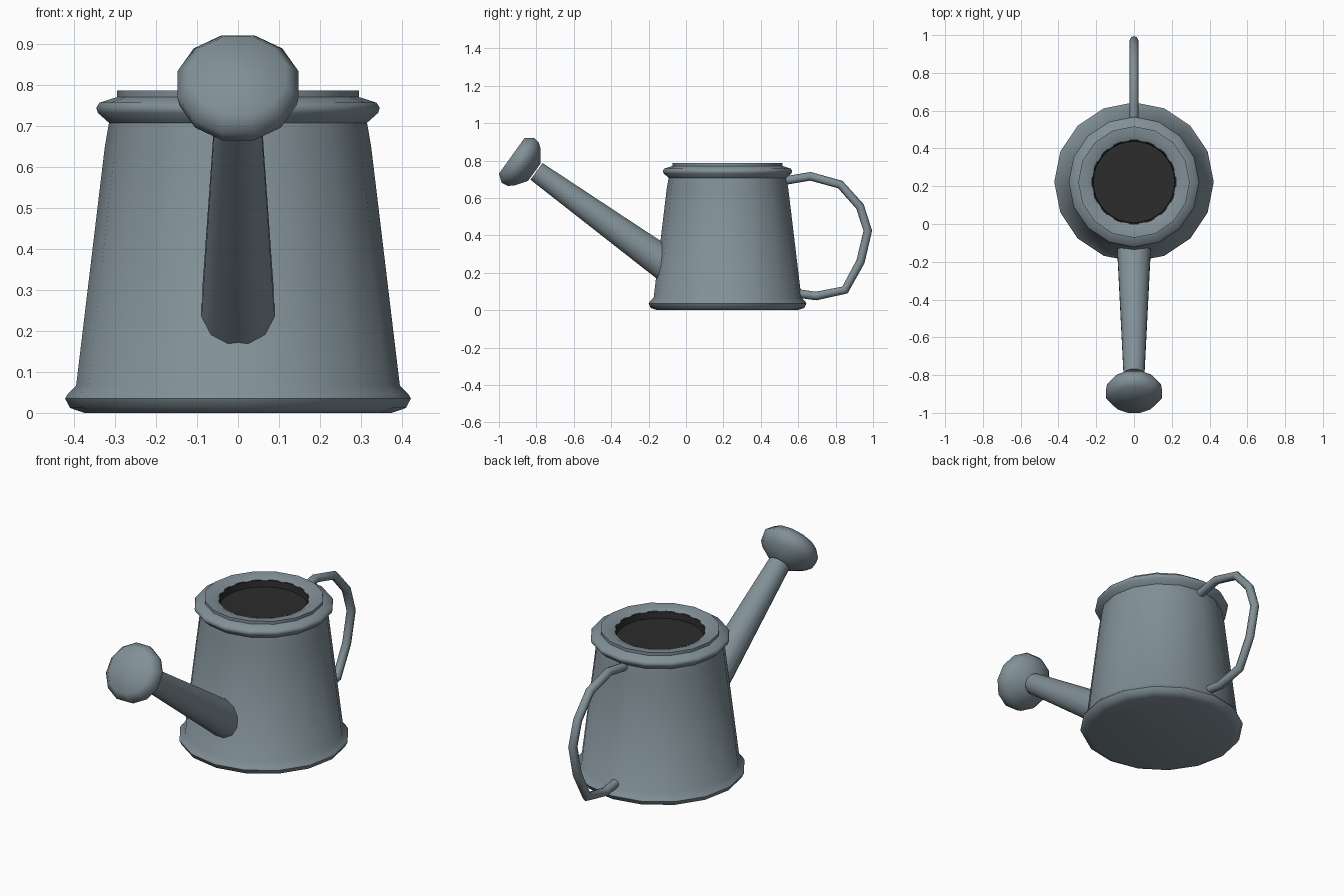
import bpy, bmesh, math
from mathutils import Vector

if "Cube" in bpy.data.objects:
    bpy.data.objects.remove(bpy.data.objects["Cube"])


def material(name, rgb):
    m = bpy.data.materials.new(name)
    m.diffuse_color = (*rgb, 1)
    m.use_nodes = True
    m.node_tree.nodes["Principled BSDF"].inputs["Base Color"].default_value = m.diffuse_color
    return m


steel = material("blue_grey_metal", (0.22, 0.28, 0.31))
dark = material("dark_interior", (0.025, 0.025, 0.025))


def skin(name, rings, mat, angle=40, caps=(True, True)):
    """Bridge a list of equal vertex rings into one smooth surface."""
    bm = bmesh.new()
    loops = [[bm.verts.new(p) for p in ring] for ring in rings]
    n = len(loops[0])
    for a, b in zip(loops, loops[1:]):
        for i in range(n):
            j = (i + 1) % n
            bm.faces.new((a[i], a[j], b[j], b[i]))
    if caps[0]:
        bm.faces.new(loops[0][::-1])
    if caps[1]:
        bm.faces.new(loops[-1])
    if all(caps):
        bmesh.ops.recalc_face_normals(bm, faces=bm.faces)
    mesh = bpy.data.meshes.new(name)
    bm.to_mesh(mesh)
    bm.free()
    mesh.materials.append(mat)
    ob = bpy.data.objects.new(name, mesh)
    bpy.context.collection.objects.link(ob)
    bpy.ops.object.select_all(action='DESELECT')
    ob.select_set(True)
    bpy.context.view_layer.objects.active = ob
    bpy.ops.object.shade_smooth_by_angle(angle=math.radians(angle))
    return ob


def ring(centre, u, v, radius, n, shift=0.0):
    """Circle of n points in the plane of u and v."""
    return [centre + radius * (u * math.cos(t) + v * math.sin(t))
            for t in (2 * math.pi * (i + shift) / n for i in range(n))]


def lathe(name, profile, n, origin, axis, mat, shift=0.0, **kw):
    """Turn (radius, distance) points about an axis in the YZ plane."""
    axis = Vector(axis).normalized()
    u = Vector((1, 0, 0))
    v = axis.cross(u)
    o = Vector(origin)
    return skin(name, [ring(o + axis * d, u, v, r, n, shift)
                       for r, d in profile], mat, **kw)


CENTRE = (0, 0.222, 0)
UP = (0, 0, 1)

# Tapered can with rolled foot, collar and open mouth
lathe("can_body", [(0.375, 0), (0.41, 0.012), (0.422, 0.035), (0.415, 0.047),
                   (0.395, 0.067), (0.325, 0.65), (0.315, 0.708),
                   (0.342, 0.732), (0.346, 0.745), (0.338, 0.757),
                   (0.295, 0.771), (0.295, 0.787), (0.25, 0.785),
                   (0.222, 0.772)],
      16, CENTRE, UP, steel, angle=50, caps=(True, False))

# Dark recess inside the mouth
lathe("mouth_recess", [(0.226, 0.775), (0.219, 0.772), (0.215, 0.738), (0.002, 0.735)],
      32, CENTRE, UP, dark, caps=(False, True))

# Slanted spout, its wide end buried in the can
SPOUT = (0, -0.81, 0.583)
lathe("spout", [(0.094, -0.08), (0.09, 0.02), (0.057, 0.80)],
      12, (0, -0.15, 0.275), SPOUT, steel, shift=0.5)

# Sprinkler head on the spout tip
lathe("sprinkler_head", [(0.06, -0.149), (0.126, -0.103), (0.148, -0.075),
                         (0.153, -0.04), (0.121, 0)],
      12, (0, -0.932, 0.825), SPOUT, steel, shift=0.5, angle=60)

# Bent tube handle
path = [Vector((0, y, z)) for y, z in [
    (0.51, 0.69), (0.665, 0.716), (0.825, 0.672), (0.93, 0.555),
    (0.972, 0.425), (0.933, 0.26), (0.85, 0.108), (0.695, 0.076),
    (0.58, 0.092)]]
side = Vector((1, 0, 0))
rings = []
for i, p in enumerate(path):
    tangent = (path[min(i + 1, len(path) - 1)] - path[max(i - 1, 0)]).normalized()
    rings.append(ring(p, side, tangent.cross(side), 0.023, 8))
skin("handle", rings, steel, angle=60)
